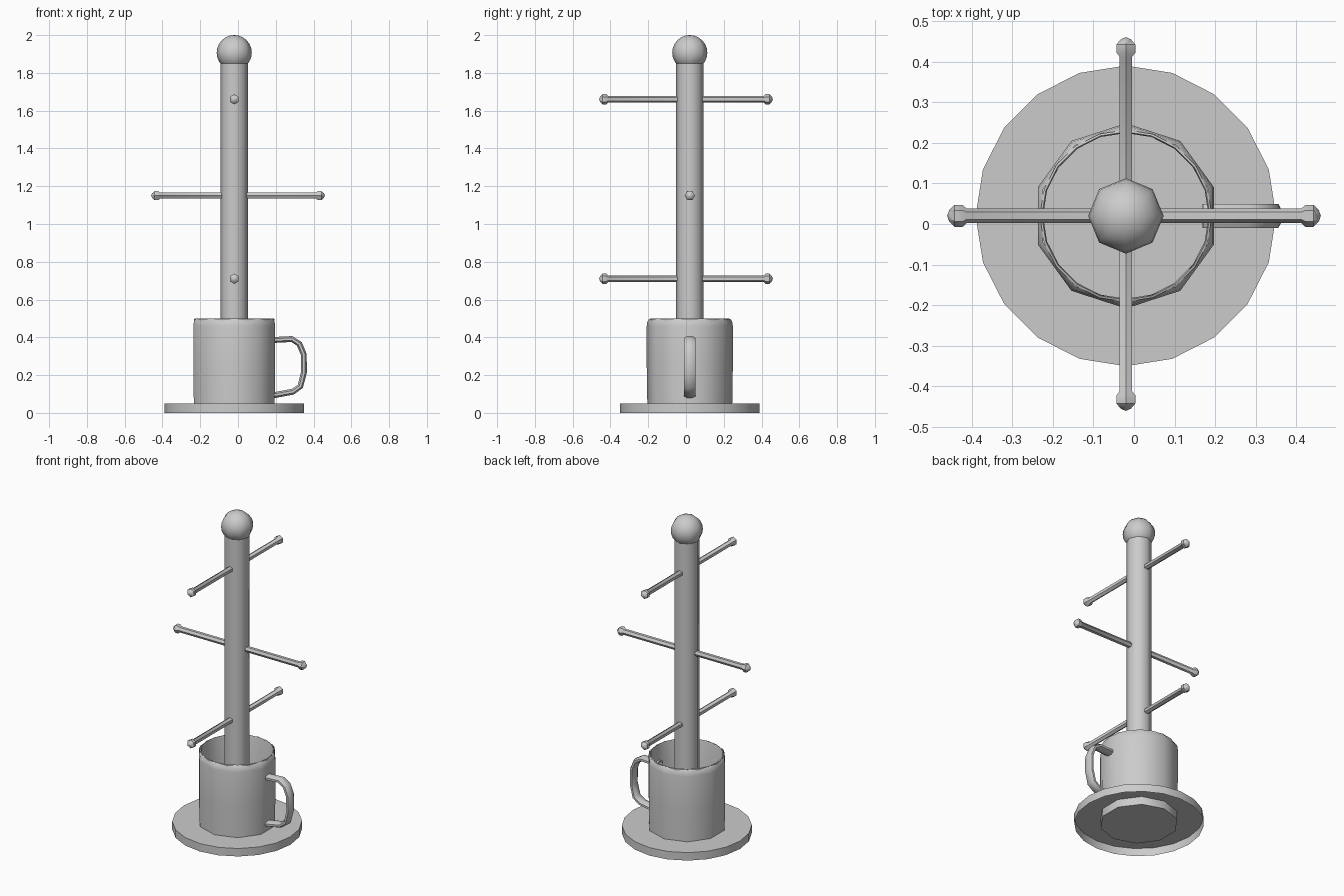
import bpy, bmesh
from math import sin, cos, pi, radians
from mathutils import Vector, Matrix

if "Cube" in bpy.data.objects:
    bpy.data.objects.remove(bpy.data.objects["Cube"])

CX, CY = -0.02, 0.02   # axis of plate, mug and post


def finish(name, bm, angle=50):
    bmesh.ops.remove_doubles(bm, verts=bm.verts, dist=1e-5)
    me = bpy.data.meshes.new(name)
    bm.to_mesh(me)
    bm.free()
    ob = bpy.data.objects.new(name, me)
    bpy.context.collection.objects.link(ob)
    bpy.ops.object.select_all(action='DESELECT')
    ob.select_set(True)
    bpy.context.view_layer.objects.active = ob
    bpy.ops.object.shade_smooth_by_angle(angle=radians(angle))
    return ob


def lathe(name, profile, sides, matrix, angle=50):
    """Revolve (radius, height) points around local z."""
    bm = bmesh.new()
    rings = [[bm.verts.new(matrix @ Vector((r * cos(pi / 2 + 2 * pi * i / sides),
                                            r * sin(pi / 2 + 2 * pi * i / sides), z)))
              for i in range(sides)] if r > 0 else [bm.verts.new(matrix @ Vector((0, 0, z)))]
             for r, z in profile]
    for a, b in zip(rings, rings[1:]):
        for i in range(sides):
            j = (i + 1) % sides
            if len(a) == 1:
                bm.faces.new((a[0], b[j], b[i]))
            elif len(b) == 1:
                bm.faces.new((a[i], a[j], b[0]))
            else:
                bm.faces.new((a[i], a[j], b[j], b[i]))
    return finish(name, bm, angle)


axis = Matrix.Translation((CX, CY, 0))

# Base plate, open underneath
lathe("base_plate", [(0.37, 0), (0.37, 0.05), (0, 0.05)], 20, axis)

# Mug: ten-sided outside, rounder lip and inside
lathe("mug_outside", [(0, 0), (0.224, 0), (0.228, 0.25), (0.228, 0.46),
                      (0.224, 0.485), (0.214, 0.498)], 10, axis)
lathe("mug_inside", [(0.212, 0.488), (0.212, 0.498), (0.207, 0.5), (0.204, 0.49),
                     (0.204, 0.06), (0, 0.06)], 20, axis)

# Mug handle: oval section swept along a D-shaped path in xz
path = [(0.17, 0.385), (0.285, 0.391), (0.325, 0.365), (0.348, 0.31),
        (0.349, 0.215), (0.33, 0.14), (0.29, 0.112), (0.17, 0.09)]
bm = bmesh.new()
rings = []
for k, (x, z) in enumerate(path):
    p, q = path[max(k - 1, 0)], path[min(k + 1, len(path) - 1)]
    t = Vector((q[0] - p[0], 0, q[1] - p[1])).normalized()
    n = Vector((-t.z, 0, t.x))
    rings.append([bm.verts.new(Vector((x, CY, z)) + n * 0.017 * cos(a)
                               + Vector((0, 0.032 * sin(a), 0)))
                  for a in [2 * pi * (i + 0.5) / 8 for i in range(8)]])
for a, b in zip(rings, rings[1:]):
    for i in range(8):
        j = (i + 1) % 8
        bm.faces.new((a[i], a[j], b[j], b[i]))
bmesh.ops.recalc_face_normals(bm, faces=bm.faces)
finish("mug_handle", bm, 60)

# Post and ball top
lathe("post", [(0.0725, 0.06), (0.0725, 1.87)], 8, axis)
BALL_Z, BALL_R = 1.907, 0.093
ball = [(BALL_R * sin(pi * k / 12), BALL_Z - BALL_R * cos(pi * k / 12)) for k in range(1, 12)]
lathe("ball_top", [(0, BALL_Z - BALL_R)] + ball + [(0, BALL_Z + BALL_R)], 8, axis)

# Pegs with knobbed ends, in alternating directions
half = [(0.018, 0.412), (0.027, 0.422), (0.027, 0.442), (0.014, 0.455), (0, 0.46)]
peg = [(r, -z) for r, z in reversed(half)] + half
for name, z, along_y in (("lower_peg", 0.71, True), ("middle_peg", 1.15, False),
                         ("upper_peg", 1.66, True)):
    if along_y:
        m = Matrix.Translation((CX, 0, z)) @ Matrix.Rotation(pi / 2, 4, 'X')
    else:
        m = Matrix.Translation((0, CY, z)) @ Matrix.Rotation(pi / 2, 4, 'Y')
    lathe(name, peg, 6, m, 40)
